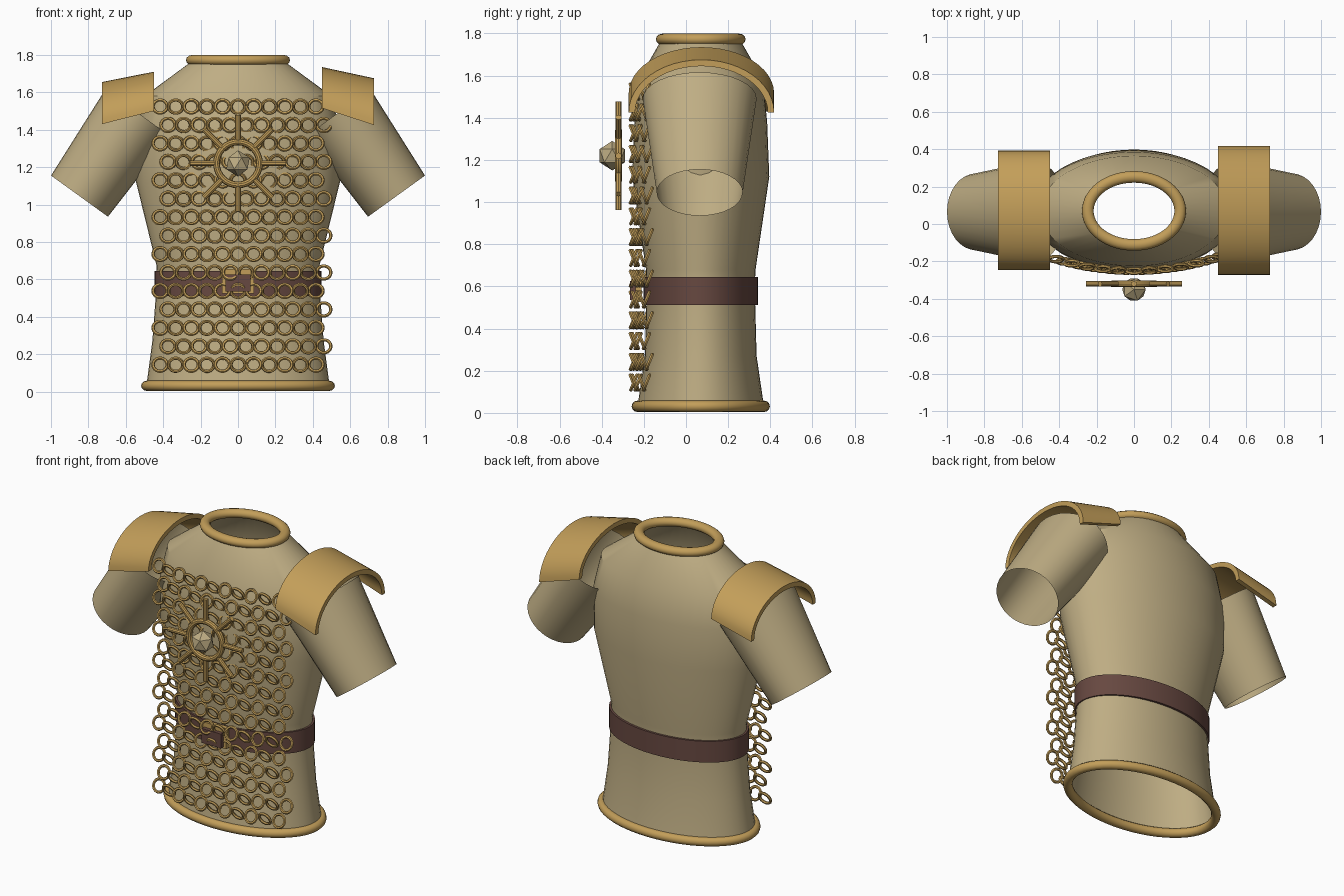
import bpy, bmesh, math
from mathutils import Matrix, Vector

if "Cube" in bpy.data.objects:
    bpy.data.objects.remove(bpy.data.objects["Cube"])

TAU = 2 * math.pi
CY = 0.07  # depth centre of the torso


def material(name, rgb):
    m = bpy.data.materials.new(name)
    m.diffuse_color = (*rgb, 1)
    m.use_nodes = True
    m.node_tree.nodes["Principled BSDF"].inputs["Base Color"].default_value = m.diffuse_color
    return m


LINEN = material("linen beige", (0.52, 0.42, 0.23))
GOLD = material("gold", (0.54, 0.34, 0.10))
BROWN = material("brown leather", (0.135, 0.065, 0.052))


def finish(bm, name, mat, smooth=True, normals=True):
    if normals:
        bmesh.ops.recalc_face_normals(bm, faces=bm.faces)
    me = bpy.data.meshes.new(name)
    bm.to_mesh(me)
    bm.free()
    ob = bpy.data.objects.new(name, me)
    bpy.context.collection.objects.link(ob)
    me.materials.append(mat)
    if smooth:
        bpy.ops.object.select_all(action='DESELECT')
        ob.select_set(True)
        bpy.context.view_layer.objects.active = ob
        bpy.ops.object.shade_smooth_by_angle(angle=math.radians(35))
    return ob


def loft(bm, rings, close_u=True, close_v=False):
    """Bridge rows of points into quads."""
    rows = [[bm.verts.new(p) for p in r] for r in rings]
    n = len(rows[0])
    for i in range(len(rows) if close_v else len(rows) - 1):
        a, b = rows[i], rows[(i + 1) % len(rows)]
        for j in range(n if close_u else n - 1):
            k = (j + 1) % n
            bm.faces.new((a[j], a[k], b[k], b[j]))
    return rows


def ellipse(rx, ry, z, n=48):
    return [Vector((rx * math.cos(TAU * i / n), CY + ry * math.sin(TAU * i / n), z))
            for i in range(n)]


def torus(bm, rx, ry, r, rz, mat, nu=24, nv=8):
    """Oval ring lying in the local xy plane."""
    rings = []
    for i in range(nu):
        a = TAU * i / nu
        ring = []
        for j in range(nv):
            b = TAU * j / nv
            c = r * math.cos(b)
            ring.append(mat @ Vector(((rx + c) * math.cos(a), (ry + c) * math.sin(a),
                                      rz * math.sin(b))))
        rings.append(ring)
    loft(bm, rings, close_v=True)


# Torso shell, open at neck and hem
bm = bmesh.new()
sections = [(0.49, 0.30, 0.03), (0.458, 0.265, 0.27), (0.433, 0.256, 0.60), (0.437, 0.26, 0.68),
            (0.545, 0.325, 1.12), (0.55, 0.315, 1.38), (0.50, 0.295, 1.58), (0.262, 0.195, 1.755)]
loft(bm, [ellipse(*s) for s in sections])
finish(bm, "torso", LINEN)

# Sleeves
for side, label in ((-1, "left"), (1, "right")):
    bm = bmesh.new()
    along = Vector((side * 0.585, 0, -0.81))
    up = Vector((side * 0.81, 0, 0.585))
    rings = []
    for c, ru, ry in (((0.535, 1.49), 0.215, 0.27), ((0.8475, 1.045), 0.188, 0.204)):
        base = Vector((side * c[0], CY - 0.005, c[1]))
        rings.append([base + up * ru * math.cos(TAU * i / 32)
                      + Vector((0, ry * math.sin(TAU * i / 32), 0)) for i in range(32)])
    loft(bm, rings)
    finish(bm, label + "_sleeve", LINEN)

# Arched shoulder guards: closed cross-section swept over the shoulder
for side, label, ry, tops, lows in ((-1, "left", 0.32, (1.71, 1.655), (1.50, 1.43)),
                                    (1, "right", 0.345, (1.735, 1.675), (1.515, 1.425))):
    bm = bmesh.new()
    rings = []
    t = 0.03
    for i in range(25):
        a = math.pi * i / 24
        c, s = math.cos(a), math.sin(a)
        ring = []
        for k, inset in ((0, 0), (1, 0), (1, t), (0, t)):
            h = tops[k] - lows[k] - inset
            ring.append(Vector((side * (0.45, 0.728)[k], CY + 0.003 + (ry - inset) * c,
                                lows[k] + h * s)))
        rings.append(ring)
    rows = loft(bm, rings)
    bm.faces.new(rows[0])
    bm.faces.new(rows[-1])
    finish(bm, label + "_shoulder_guard", GOLD)

# Neck and hem rims
for name, rx, ry, r, rz, z in (("neck_rim", 0.247, 0.182, 0.031, 0.027, 1.772),
                               ("hem_rim", 0.49, 0.30, 0.028, 0.027, 0.031)):
    bm = bmesh.new()
    torus(bm, rx, ry, r, rz, Matrix.Translation((0, CY, z)), 56, 12)
    finish(bm, name, GOLD)

# Belt band with thickness
bm = bmesh.new()
loft(bm, [ellipse(0.447, 0.272, 0.512), ellipse(0.447, 0.272, 0.645),
          ellipse(0.43, 0.25, 0.645), ellipse(0.43, 0.25, 0.512)], close_v=True)
finish(bm, "belt", BROWN)

# Buckle: gold plate with a brown block in front
for name, size, loc, mat in (("buckle_plate", (0.17, 0.03, 0.13), (0, -0.225, 0.59), GOLD),
                             ("buckle_block", (0.135, 0.04, 0.09), (0, -0.245, 0.58), BROWN)):
    bm = bmesh.new()
    bmesh.ops.create_cube(bm, size=1, matrix=Matrix.Translation(loc) @ Matrix.Diagonal((*size, 1)))
    finish(bm, name, mat, smooth=False)

# Mail: staggered rows of tilted rings following the chest curve
bm = bmesh.new()
for row in range(15):
    for col in range(11):
        x = (col - 5) * 0.0833 + (0.042 if row % 2 else 0)
        y = -0.25 + 0.36 * x * x
        z = 1.524 - row * 0.0986
        tilt = math.radians(90 + (22 if col % 2 else -22))
        m = Matrix.Translation((x, y, z)) @ Matrix.Rotation(tilt, 4, 'X')
        torus(bm, 0.038, 0.038, 0.009, 0.009, m, 18, 6)
finish(bm, "mail_rings", GOLD)

# Sun emblem: ring and eight rays
centre = Matrix.Translation((0, -0.32, 1.22)) @ Matrix.Rotation(math.pi / 2, 4, 'X')
bm = bmesh.new()
torus(bm, 0.115, 0.115, 0.018, 0.018, centre, 32, 10)
finish(bm, "emblem_ring", GOLD)
bm = bmesh.new()
for i in range(8):
    m = (centre @ Matrix.Rotation(TAU * i / 8, 4, 'Z') @ Matrix.Translation((0.19, 0, 0))
         @ Matrix.Rotation(math.pi / 2, 4, 'Y'))
    bmesh.ops.create_cone(bm, cap_ends=True, segments=10, radius1=0.015, radius2=0.015,
                          depth=0.135, matrix=m)
finish(bm, "emblem_rays", GOLD)

# Faceted gem
bm = bmesh.new()
bmesh.ops.create_icosphere(bm, subdivisions=1, radius=0.07,
                           matrix=Matrix.Translation((0, -0.35, 1.22)))
finish(bm, "gem", LINEN, smooth=False)
